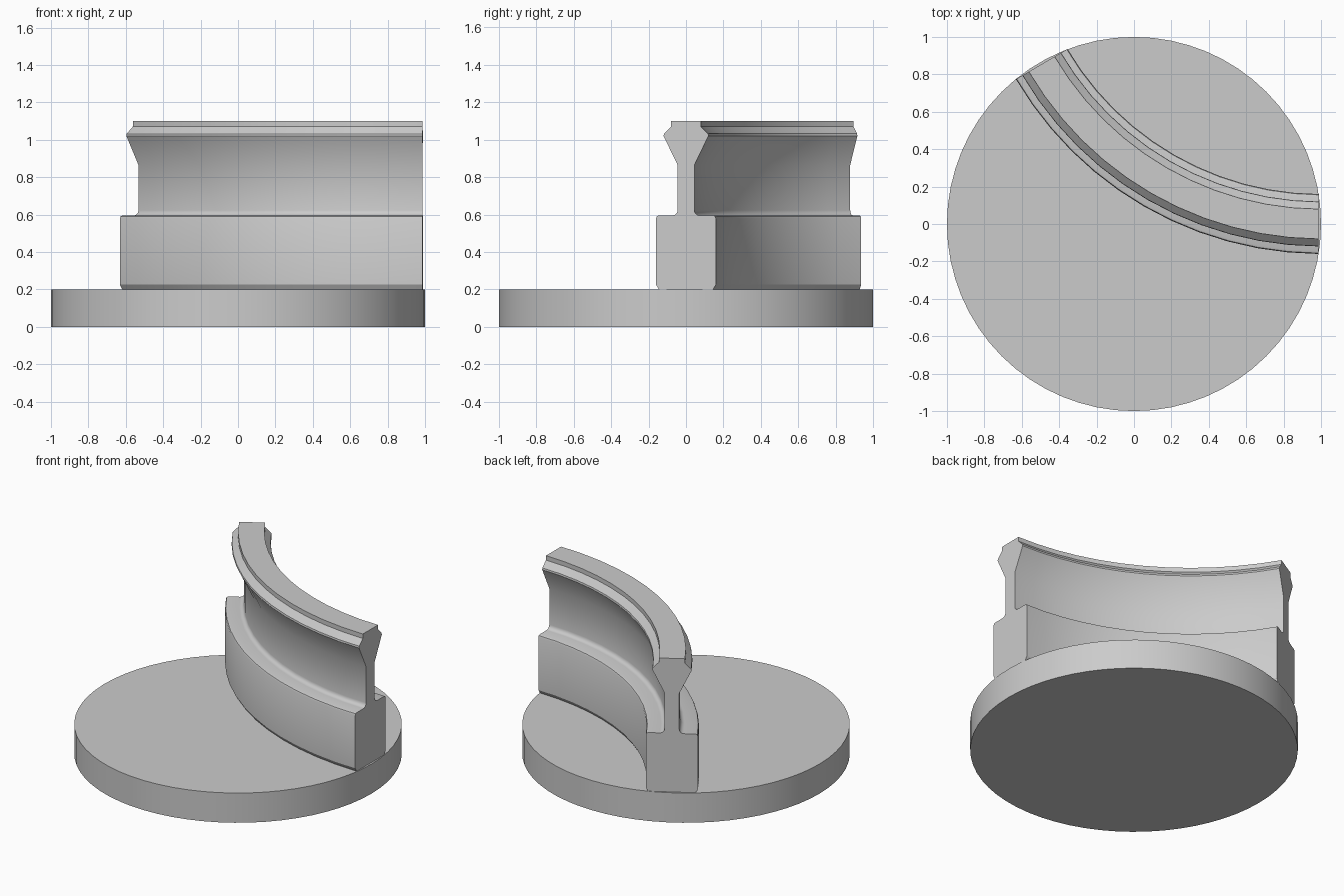
import bpy, bmesh
from math import sin, cos, pi, sqrt, radians

if "Cube" in bpy.data.objects:
    bpy.data.objects.remove(bpy.data.objects["Cube"])

R = sqrt(3)              # bend radius: rail meets the disc rim squarely at 0 and 120 degrees
CX, CY = 1.0, R
SEGS = 12


def fillet(cx, cz, r, a0, a1, n=4):
    return [(cx + r * cos(radians(a0 + (a1 - a0) * i / n)),
             cz + r * sin(radians(a0 + (a1 - a0) * i / n))) for i in range(n + 1)]


def new_object(name, bm):
    bmesh.ops.recalc_face_normals(bm, faces=bm.faces[:])
    mesh = bpy.data.meshes.new(name)
    bm.to_mesh(mesh)
    bm.free()
    obj = bpy.data.objects.new(name, mesh)
    bpy.context.collection.objects.link(obj)
    return obj


# Round base disc
bm = bmesh.new()
bmesh.ops.create_cone(bm, cap_ends=True, segments=64, radius1=1, radius2=1, depth=0.2)
bmesh.ops.translate(bm, verts=bm.verts[:], vec=(0, 0, 0.1))
base = new_object("base_with_rail", bm)

# Half of the rail cross-section (offset from centre line, height), then mirrored
half = [(0.145, 0.185), (0.145, 0.2), (0.16, 0.225)]
half += fillet(0.145, 0.58, 0.015, 0, 90, 2)
half += fillet(0.073, 0.623, 0.028, 270, 180)
half += [(0.045, 0.865), (0.12, 1.02), (0.118, 1.032), (0.08, 1.07), (0.08, 1.1)]
profile = half + [(-u, z) for u, z in reversed(half)]

# Rail: section swept along the arc, with flat ends just inside the rim
bm = bmesh.new()
a0 = 1.5 * pi - 0.0075
a1 = 1.5 * pi - pi / 3 + 0.0075
rings = []
for i in range(SEGS + 1):
    a = a0 + (a1 - a0) * i / SEGS
    rings.append([bm.verts.new((CX + (R + u) * cos(a), CY + (R + u) * sin(a), z))
                  for u, z in profile])
n = len(profile)
for p, q in zip(rings, rings[1:]):
    for j in range(n):
        k = (j + 1) % n
        bm.faces.new((p[j], p[k], q[k], q[j]))
bm.faces.new(rings[0])
bm.faces.new(rings[-1])
rail = new_object("curved_rail", bm)

# Fuse the rail to the disc
mod = base.modifiers.new("fuse", 'BOOLEAN')
mod.operation = 'UNION'
mod.solver = 'EXACT'
mod.object = rail
bpy.context.view_layer.objects.active = base
base.select_set(True)
bpy.ops.object.modifier_apply(modifier=mod.name)
bpy.data.objects.remove(rail)
bpy.ops.object.shade_smooth_by_angle(angle=radians(28))
